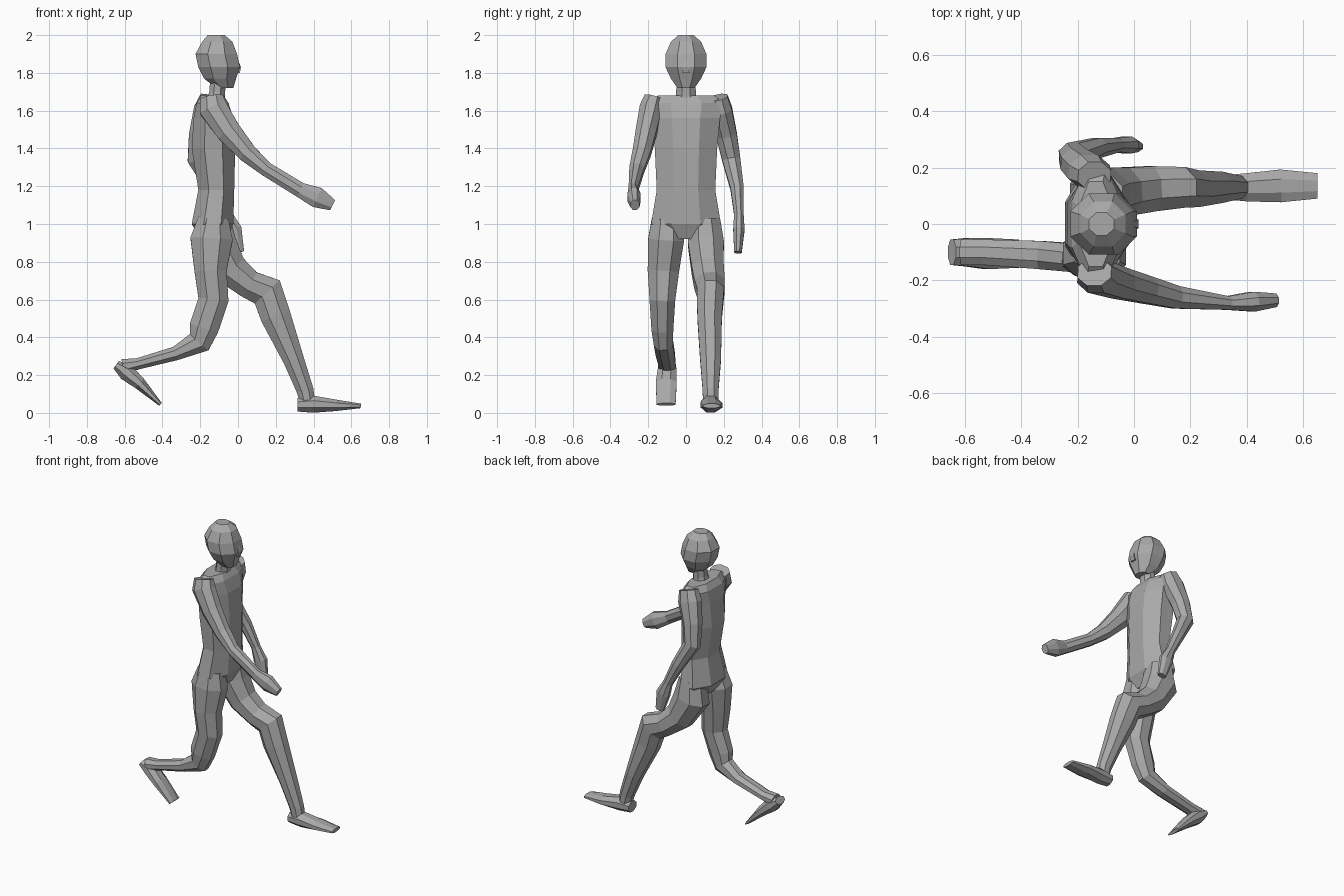
import bpy
import bmesh
import math
from mathutils import Vector

default_cube = bpy.data.objects.get("Cube")
if default_cube:
    bpy.data.objects.remove(default_cube, do_unlink=True)


def make_material(name, colour):
    material = bpy.data.materials.new(name)
    material.use_nodes = True
    material.diffuse_color = colour
    material.node_tree.nodes["Principled BSDF"].inputs["Base Color"].default_value = colour
    return material


grey = make_material("plain grey", (0.4, 0.4, 0.4, 1))


def ring_direction(centres, index):
    """Average direction of the path where it passes through one ring."""
    total = Vector()
    if index > 0:
        total += (centres[index] - centres[index - 1]).normalized()
    if index < len(centres) - 1:
        total += (centres[index + 1] - centres[index]).normalized()
    return total.normalized()


def loft(name, rings, sides=8, upright=False):
    """Skin rings of (x, y, z, half depth, half width) into a capped faceted tube."""
    bm = bmesh.new()
    centres = [Vector(ring[:3]) for ring in rings]
    step = math.tau / sides
    stretch = 1 / math.cos(step / 2)
    loops = []
    for index, (centre, ring) in enumerate(zip(centres, rings)):
        depth, width = ring[3:]
        along = Vector((0, 0, 1)) if upright else ring_direction(centres, index)
        across = Vector((0, 1, 0))
        across = (across - along * across.dot(along)).normalized()
        outward = across.cross(along)
        loop = []
        for side in range(sides):
            angle = (side + 0.5) * step
            offset = outward * math.cos(angle) * depth + across * math.sin(angle) * width
            loop.append(bm.verts.new(centre + offset * stretch))
        loops.append(loop)

    # Skin between neighbouring rings, then close both ends
    for lower, upper in zip(loops, loops[1:]):
        for side in range(sides):
            following = (side + 1) % sides
            bm.faces.new((lower[side], lower[following], upper[following], upper[side]))
    bm.faces.new(loops[0])
    bm.faces.new(loops[-1])
    bmesh.ops.recalc_face_normals(bm, faces=bm.faces)

    mesh = bpy.data.meshes.new(name)
    bm.to_mesh(mesh)
    bm.free()
    mesh.materials.append(grey)
    part = bpy.data.objects.new(name, mesh)
    bpy.context.collection.objects.link(part)
    return part


# Head, tapering to the chin
loft("head", [
    (-.07, 0, 1.72, .045, .045),
    (-.095, 0, 1.77, .085, .08),
    (-.1, 0, 1.83, .11, .108),
    (-.115, 0, 1.9, .11, .108),
    (-.11, 0, 1.965, .08, .08),
    (-.115, 0, 2, .045, .04),
], upright=True)

# Small nose ridge
loft("nose", [
    (-.005, 0, 1.8, .015, .018),
    (0, 0, 1.83, .016, .015),
    (-.01, 0, 1.87, .01, .01),
], sides=4, upright=True)

loft("neck", [
    (-.12, 0, 1.64, .05, .058),
    (-.11, 0, 1.7, .042, .052),
    (-.105, 0, 1.77, .042, .05),
], upright=True)

# Trunk from the crotch up to the shoulder line
loft("torso", [
    (-.13, 0, .92, .07, .09),
    (-.135, 0, 1, .11, .185),
    (-.115, 0, 1.18, .095, .155),
    (-.13, 0, 1.4, .115, .165),
    (-.13, 0, 1.56, .105, .18),
    (-.135, 0, 1.64, .085, .2),
    (-.135, 0, 1.68, .06, .15),
], upright=True)

# Right arm swings forward, left arm hangs back with a bent elbow
loft("right_arm", [
    (-.14, -.17, 1.67, .06, .05),
    (-.13, -.185, 1.61, .075, .06),
    (-.05, -.21, 1.49, .065, .055),
    (.05, -.235, 1.375, .05, .048),
    (.15, -.26, 1.29, .038, .04),
    (.33, -.28, 1.18, .04, .024),
    (.42, -.275, 1.14, .055, .035),
    (.5, -.27, 1.1, .03, .024),
])
loft("left_arm", [
    (-.14, .17, 1.67, .06, .05),
    (-.16, .185, 1.6, .075, .06),
    (-.2, .215, 1.47, .06, .055),
    (-.215, .24, 1.34, .052, .048),
    (-.13, .27, 1.19, .04, .035),
    (-.06, .28, 1.05, .03, .025),
    (-.025, .28, .97, .045, .03),
    (.005, .275, .85, .028, .02),
])

# Left leg strides forward
loft("left_leg", [
    (-.12, .1, 1.03, .08, .08),
    (-.12, .105, .9, .11, .095),
    (-.04, .115, .76, .09, .085),
    (.06, .125, .68, .075, .08),
    (.155, .13, .64, .09, .072),
    (.2, .125, .51, .08, .065),
    (.295, .13, .28, .055, .055),
    (.355, .13, .12, .045, .042),
    (.37, .13, .05, .04, .04),
])
loft("left_foot", [
    (.315, .13, .043, .036, .042),
    (.4, .13, .046, .045, .05),
    (.52, .135, .04, .03, .058),
    (.65, .135, .037, .012, .045),
])

# Right leg trails with the shin lifted
loft("right_leg", [
    (-.13, -.1, 1.03, .08, .08),
    (-.14, -.105, .92, .112, .095),
    (-.145, -.12, .75, .085, .083),
    (-.13, -.125, .6, .08, .068),
    (-.18, -.125, .45, .078, .058),
    (-.205, -.12, .375, .065, .05),
    (-.33, -.11, .315, .037, .05),
    (-.53, -.1, .26, .03, .045),
    (-.61, -.1, .245, .04, .045),
])
loft("right_foot", [
    (-.645, -.1, .255, .024, .045),
    (-.59, -.1, .215, .045, .05),
    (-.52, -.105, .155, .033, .055),
    (-.41, -.105, .045, .01, .05),
])
